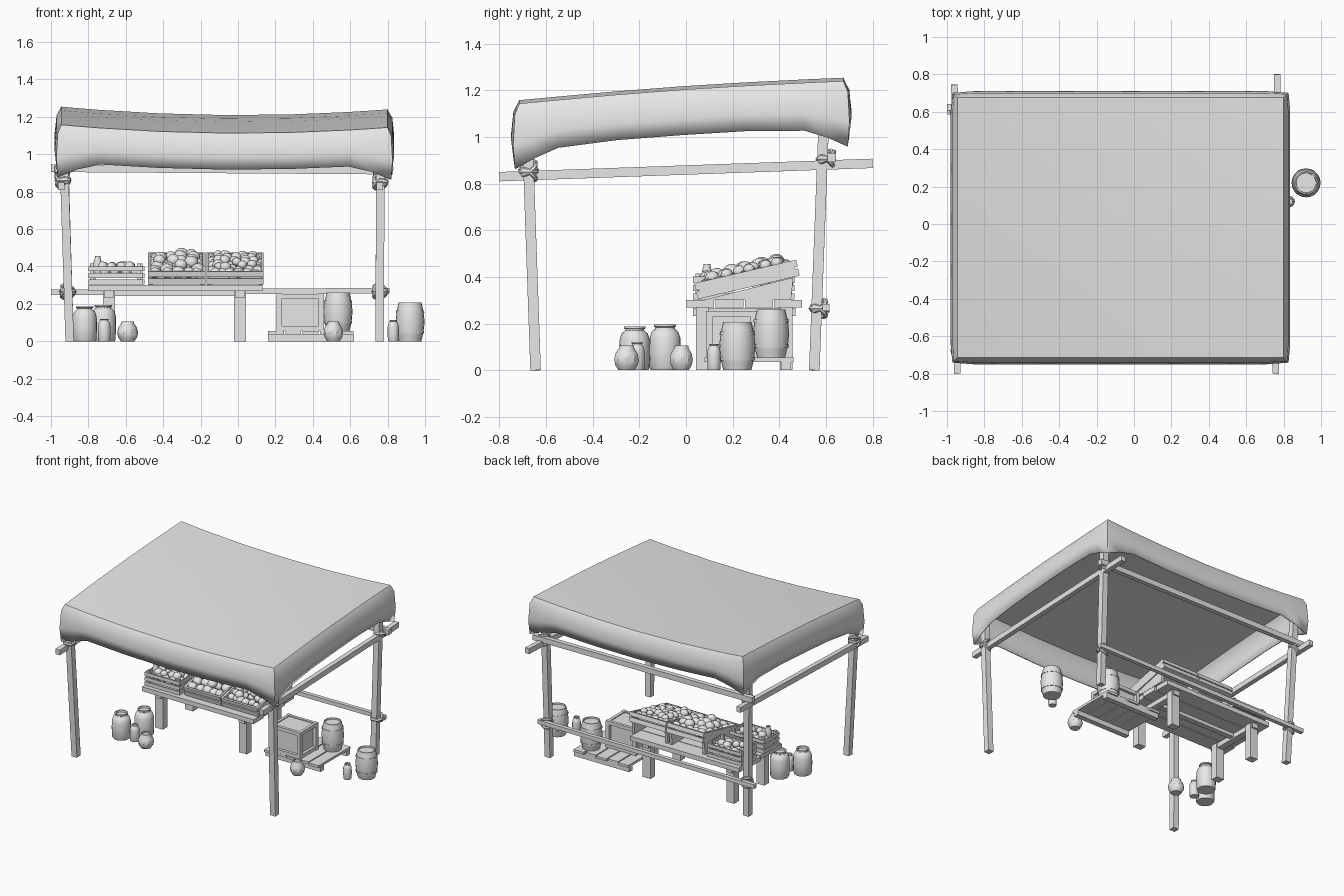
import bpy, bmesh, math, random
from mathutils import Vector, Matrix

random.seed(4)
cube = bpy.data.objects.get("Cube")
if cube:
    bpy.data.objects.remove(cube, do_unlink=True)

grey = bpy.data.materials.new("plain_grey")
grey.use_nodes = True
grey.diffuse_color = (0.8, 0.8, 0.8, 1)
grey.node_tree.nodes["Principled BSDF"].inputs["Base Color"].default_value = (0.8, 0.8, 0.8, 1)


def finish(bm, name, smooth=None):
    bmesh.ops.recalc_face_normals(bm, faces=bm.faces)
    mesh = bpy.data.meshes.new(name)
    bm.to_mesh(mesh)
    bm.free()
    mesh.materials.append(grey)
    ob = bpy.data.objects.new(name, mesh)
    bpy.context.collection.objects.link(ob)
    if smooth:
        bpy.ops.object.select_all(action='DESELECT')
        ob.select_set(True)
        bpy.context.view_layer.objects.active = ob
        bpy.ops.object.shade_smooth_by_angle(angle=math.radians(smooth))
    return ob


def bar(bm, p, q, w, h):
    """Square timber from p to q, w wide and h high."""
    p, q = Vector(p), Vector(q)
    d = (q - p).normalized()
    side = d.cross(Vector((0, 1, 0) if abs(d.z) > 0.8 else (0, 0, 1))).normalized()
    up = side.cross(d)
    rot = Matrix((side, up, d)).transposed().to_4x4()
    m = Matrix.Translation((p + q) / 2) @ rot @ Matrix.Diagonal((w, h, (q - p).length, 1))
    bmesh.ops.create_cube(bm, size=1, matrix=m)


def box(bm, lo, hi):
    lo, hi = Vector(lo), Vector(hi)
    m = Matrix.Translation((lo + hi) / 2) @ Matrix.Diagonal((*(hi - lo), 1))
    bmesh.ops.create_cube(bm, size=1, matrix=m)


def timber(name, p, q, w, h):
    bm = bmesh.new()
    bar(bm, p, q, w, h)
    finish(bm, name)


def lathe(name, profile, at, height, radius, steps=20):
    """Turn a unit profile of (radius, height) pairs around z."""
    bm = bmesh.new()
    vs = [bm.verts.new((r * radius, 0, z * height)) for r, z in profile]
    es = [bm.edges.new(pair) for pair in zip(vs, vs[1:])]
    bmesh.ops.spin(bm, geom=vs + es, axis=(0, 0, 1), cent=(0, 0, 0),
                   angle=math.tau, steps=steps, use_duplicate=False)
    bmesh.ops.remove_doubles(bm, verts=bm.verts, dist=0.0005)
    bm.transform(Matrix.Translation(at))
    finish(bm, name, 35)


# Cloth canopy: sagging top with a hanging skirt
X0, X1, Y0, Y1 = -0.975, 0.83, -0.74, 0.70
FR = [0, 0.05, 0.12, 0.3, 0.5, 0.7, 0.88, 0.95, 1]
N = len(FR) - 1


def cloth_z(x, y):
    t = (y - Y0) / (Y1 - Y0)
    return 1.15 + 0.1 * t + 0.012 * math.sin(math.pi * t) - 0.008 * x \
        - 0.04 * max(0, 1 - ((x + 0.07) / 0.9) ** 2)


bm = bmesh.new()
grid = {}
for i, u in enumerate(FR):
    for j, v in enumerate(FR):
        x = X0 + 0.03 + u * (X1 - X0 - 0.06)
        y = Y0 + 0.025 + v * (Y1 - Y0 - 0.05)
        grid[i, j] = bm.verts.new((x, y, cloth_z(x, y)))
for i in range(N):
    for j in range(N):
        bm.faces.new((grid[i, j], grid[i + 1, j], grid[i + 1, j + 1], grid[i, j + 1]))
loop = [(i, 0) for i in range(N)] + [(N, j) for j in range(N)] \
    + [(i, N) for i in range(N, 0, -1)] + [(0, j) for j in range(N, 0, -1)]
rings = [[grid[k] for k in loop]]
for out, fall in ((0.025, 0.1), (0.035, 0.6), (0.025, 1)):
    ring = []
    for i, j in loop:
        c = grid[i, j].co
        sx, sy = (i == N) - (i == 0), (j == N) - (j == 0)
        along = min(c.x - X0, X1 - c.x) if sy else min(c.y - Y0, Y1 - c.y)
        if sx and sy:
            along = 0
        droop = 0.085 * max(0, 1 - along / 0.24) ** 1.3
        o = out * (0.75 if sx and sy else 1)
        ring.append(bm.verts.new((c.x + sx * o, c.y + sy * o, c.z - 0.02 - fall * (0.175 + droop))))
    rings.append(ring)
for a, b in zip(rings, rings[1:]):
    for k in range(len(a)):
        n = (k + 1) % len(a)
        bm.faces.new((a[k], b[k], b[n], a[n]))
canopy = finish(bm, "canopy_cloth", 30)
thick = canopy.modifiers.new("thickness", 'SOLIDIFY')
thick.thickness = 0.008

# Frame posts, beams and rail
for label, x, lean in (("left", 0.757, 0.005), ("right", -0.9, -0.035)):
    timber(f"front_post_{label}", (x, -0.645, 0), (x + lean, -0.683, 1.09), 0.045, 0.045)
    timber(f"back_post_{label}", (x, 0.55, 0), (x + lean, 0.595, 1.17), 0.045, 0.045)
timber("side_beam_left", (0.757, -0.8, 0.83), (0.767, 0.8, 0.887), 0.035, 0.04)
timber("side_beam_right", (-0.945, -0.8, 0.83), (-0.96, 0.745, 0.885), 0.035, 0.04)
timber("back_beam", (-1.0, 0.625, 0.925), (0.83, 0.625, 0.912), 0.035, 0.04)
timber("back_rail", (-1.0, 0.6, 0.262), (0.81, 0.6, 0.27), 0.03, 0.03)

# Rope lashings around the joints
for x, y, z in ((0.76, -0.675, 0.85), (-0.935, -0.675, 0.86), (0.765, 0.6, 0.905),
                (-0.94, 0.6, 0.905), (0.76, 0.57, 0.265), (-0.91, 0.57, 0.265)):
    for k, tilt in enumerate((-0.6, 0.0, 0.6)):
        bpy.ops.mesh.primitive_torus_add(
            major_segments=14, minor_segments=6, major_radius=0.036, minor_radius=0.01,
            location=(x, y, z + 0.012 * (k - 1)), rotation=(tilt, tilt * 0.7, 0))
        rope = bpy.context.object
        rope.name = "rope_lashing"
        rope.data.materials.append(grey)
        bpy.ops.object.shade_smooth_by_angle(angle=math.radians(40))

# Table
bm = bmesh.new()
for k in range(4):
    y = 0.0 + k * 0.126
    box(bm, (-0.8 + 0.01 * (k % 2), y, 0.268), (0.13 - 0.012 * (k % 2), y + 0.12, 0.302))
finish(bm, "table_top")
bm = bmesh.new()
for x in (-0.69, 0.01):
    for y in (0.07, 0.43):
        bar(bm, (x, y, 0), (x, y, 0.27), 0.065, 0.055)
    bar(bm, (x, 0.03, 0.25), (x, 0.47, 0.25), 0.05, 0.035)
bar(bm, (-0.69, 0.25, 0.255), (0.01, 0.25, 0.255), 0.04, 0.025)
finish(bm, "table_legs")


def fruit(name, m, cols, rows, w, l, r, z):
    """Jittered rows of fruit inside a tray given by matrix m."""
    bm = bmesh.new()
    for layer in range(2):
        for a in range(cols - layer):
            for b in range(rows - layer):
                px = (a + 0.5 + layer / 2) / cols * w + random.uniform(-0.01, 0.01)
                py = (b + 0.5 + layer / 2) / rows * l + random.uniform(-0.01, 0.01)
                if layer and random.random() < 0.45:
                    continue
                s = r * random.uniform(0.85, 1.1)
                pos = Matrix.Translation((px, py, z + layer * r * 0.9))
                bmesh.ops.create_icosphere(bm, subdivisions=2, radius=s,
                                           matrix=m @ pos @ Matrix.Diagonal((1, 1, 0.88, 1)))
    finish(bm, name, 60)


# Sloping display trays on wedge supports
W, L, H, T = 0.305, 0.42, 0.07, 0.014
for k, (x, cols, rows, r) in enumerate(((-0.48, 5, 6, 0.036), (-0.168, 6, 7, 0.029))):
    m = Matrix.Translation((x, 0.065, 0.308)) @ Matrix.Rotation(math.radians(13), 4, 'X')
    bm = bmesh.new()
    box(bm, (0, 0, 0), (W, L, T))
    for sx in (0, W - T):
        box(bm, (sx, 0, 0), (sx + T, L, H))
    for sy in (-T, L):
        for lo, hi in ((0, 0.032), (0.04, H)):
            box(bm, (0, sy, lo), (W, sy + T, hi))
    bm.transform(m)
    for sx in (x + 0.005, x + W - 0.025):
        tri = [bm.verts.new((sx, y, z)) for y, z in ((0.08, 0.302), (0.45, 0.302), (0.46, 0.398))]
        ext = bmesh.ops.extrude_face_region(bm, geom=[bm.faces.new(tri)])
        bmesh.ops.translate(bm, vec=(0.02, 0, 0),
                            verts=[v for v in ext["geom"] if isinstance(v, bmesh.types.BMVert)])
    finish(bm, f"display_tray_{k + 1}")
    fruit(f"tray_fruit_{k + 1}", m @ Matrix.Translation((T, T, 0)), cols, rows,
          W - 2 * T, L - 2 * T, r, 0.05)

# Slatted crates
for k, (x, y) in enumerate(((-0.8, 0.03), (-0.79, 0.285))):
    w, l, h, t, z = 0.29, 0.18, 0.1, 0.01, 0.303
    bm = bmesh.new()
    box(bm, (x, y, z), (x + w, y + l, z + t))
    for px in (x + t, x + w - 3 * t):
        for py in (y + t, y + l - 3 * t):
            box(bm, (px, py, z), (px + 2 * t, py + 2 * t, z + h + 0.012))
    for n in range(3):
        a, b = z + n * 0.036, z + n * 0.036 + 0.026
        for py in (y, y + l - t):
            box(bm, (x, py, a), (x + w, py + t, b))
        for px in (x, x + w - t):
            box(bm, (px, y, a), (px + t, y + l, b))
    finish(bm, f"slatted_crate_{k + 1}")
    fruit(f"crate_fruit_{k + 1}", Matrix.Translation((x + 0.02, y + 0.02, z)), 5, 3,
          w - 0.04, l - 0.04, 0.03, 0.07)

# Pallet and wooden box
bm = bmesh.new()
for n in range(5):
    x = 0.16 + n * 0.093
    box(bm, (x, 0.08 + 0.01 * (n % 2), 0.036), (x + 0.085, 0.46 - 0.01 * (n % 2), 0.054))
for y in (0.1, 0.41):
    box(bm, (0.16, y, 0), (0.62, y + 0.04, 0.036))
finish(bm, "pallet")
bm = bmesh.new()
bx, by, bz = (0.22, 0.445), (0.1, 0.29), (0.054, 0.255)
box(bm, (bx[0] + 0.01, by[0] + 0.01, bz[0]), (bx[1] - 0.01, by[1] - 0.01, bz[1] - 0.008))
for x in bx:
    for y in by:
        bar(bm, (x, y, bz[0]), (x, y, bz[1]), 0.028, 0.028)
for z in (bz[0] + 0.014, bz[1] - 0.014):
    for y in by:
        bar(bm, (bx[0], y, z), (bx[1], y, z), 0.022, 0.026)
    for x in bx:
        bar(bm, (x, by[0], z), (x, by[1], z), 0.022, 0.026)
finish(bm, "wooden_box")

# Barrels, jars and pots
barrel = [(0, 0), (.75, 0), (.8, .08), (.88, .2), (.93, .2), (.95, .27), (.91, .27), (.97, .5),
          (.91, .73), (.95, .73), (.93, .8), (.88, .8), (.76, 1), (.68, 1), (.66, .95), (0, .95)]
jar = [(0, 0), (.88, 0), (.96, .05), (1, .4), (.98, .7), (.85, .84), (.62, .91), (.6, .94),
       (.7, .96), (.7, 1), (.55, 1), (.52, .93), (0, .93)]
pot = [(0, 0), (.65, 0), (.9, .2), (1, .42), (.9, .68), (.62, .9), (.6, 1), (.5, 1), (.48, .92), (0, .92)]
lathe("barrel_on_pallet", barrel, (0.535, 0.365, 0.054), 0.206, 0.08)
lathe("barrel_by_post", barrel, (0.92, 0.22, 0), 0.207, 0.08)
lathe("jar_tall", jar, (-0.72, -0.09, 0), 0.195, 0.068)
lathe("jar_wide", jar, (-0.82, -0.22, 0), 0.187, 0.066)
lathe("bottle_front", jar, (-0.715, -0.21, 0), 0.12, 0.034, 14)
lathe("bottle_side", jar, (0.83, 0.12, 0), 0.113, 0.03, 14)
lathe("bottle_in_crate", pot, (-0.75, 0.09, 0.36), 0.095, 0.024, 12)
lathe("pot_front", pot, (-0.59, -0.255, 0), 0.105, 0.056, 10)
lathe("pot_side", pot, (0.51, -0.02, 0), 0.105, 0.052, 10)
